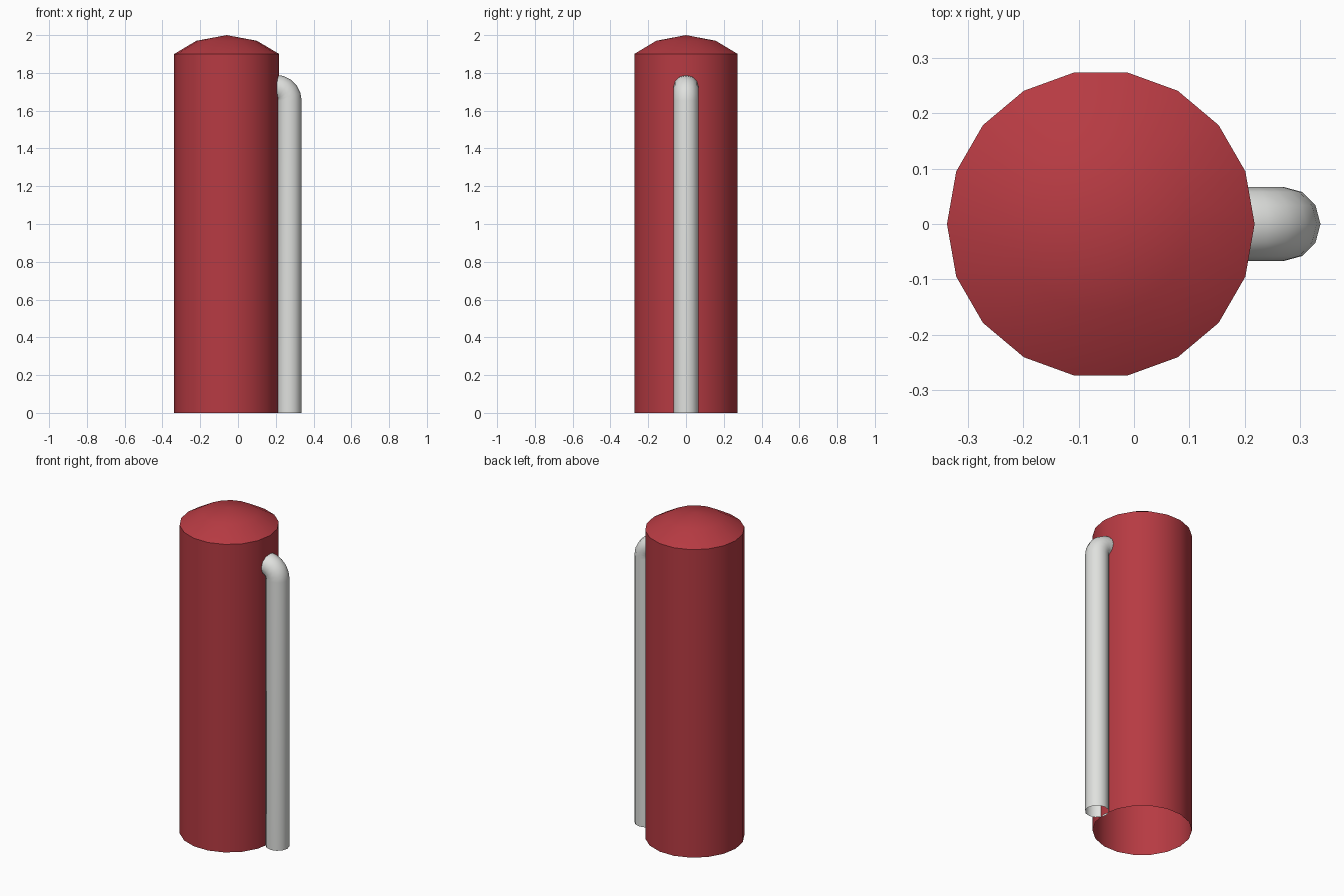
import bpy, bmesh, math
from mathutils import Vector

if "Cube" in bpy.data.objects:
    bpy.data.objects.remove(bpy.data.objects["Cube"])


def material(name, rgb):
    m = bpy.data.materials.new(name)
    m.diffuse_color = (*rgb, 1)
    m.use_nodes = True
    m.node_tree.nodes["Principled BSDF"].inputs["Base Color"].default_value = m.diffuse_color
    return m


def finish(name, bm, mat, angle):
    bmesh.ops.recalc_face_normals(bm, faces=bm.faces)
    me = bpy.data.meshes.new(name)
    bm.to_mesh(me)
    bm.free()
    me.materials.append(mat)
    ob = bpy.data.objects.new(name, me)
    bpy.context.collection.objects.link(ob)
    bpy.ops.object.select_all(action='DESELECT')
    ob.select_set(True)
    bpy.context.view_layer.objects.active = ob
    bpy.ops.object.shade_smooth_by_angle(angle=math.radians(angle))
    return ob


def bridge(bm, rings):
    for a, b in zip(rings, rings[1:]):
        n = len(a)
        for i in range(n):
            j = (i + 1) % n
            bm.faces.new((a[i], a[j], b[j], b[i]))


red = material("red paint", (0.47, 0.043, 0.055))
grey = material("light grey metal", (0.74, 0.75, 0.73))

# Tank: open-bottomed 18-sided cylinder with a shallow dome
bm = bmesh.new()
CX, SIDES = -0.06, 18
rings = []
for r, z in [(0.278, 0), (0.278, 1.9), (0.16, 1.97)]:
    rings.append([bm.verts.new((CX + r * math.cos(2 * math.pi * i / SIDES),
                                r * math.sin(2 * math.pi * i / SIDES), z))
                  for i in range(SIDES)])
bridge(bm, rings)
apex = bm.verts.new((CX, 0, 2.0))
for i in range(SIDES):
    bm.faces.new((rings[-1][i], rings[-1][(i + 1) % SIDES], apex))
finish("tank", bm, red, 35)

# Side pipe: 12-sided open tube rising from the ground, bending into the tank
bm = bmesh.new()
PX, R, BEND, ZB, STEPS = 0.27, 0.067, 0.07, 1.653, 5
path = [(Vector((PX, 0, 0)), 0)]
for k in range(STEPS + 1):
    a = math.pi / 2 * k / STEPS
    path.append((Vector((PX - BEND + BEND * math.cos(a), 0,
                         ZB + BEND * math.sin(a))), a))
rings = []
for p, a in path:
    out = Vector((math.cos(a), 0, math.sin(a)))
    rings.append([bm.verts.new(p + out * R * math.cos(2 * math.pi * i / 12)
                               + Vector((0, R * math.sin(2 * math.pi * i / 12), 0)))
                  for i in range(12)])
bridge(bm, rings)
finish("side_pipe", bm, grey, 40)
